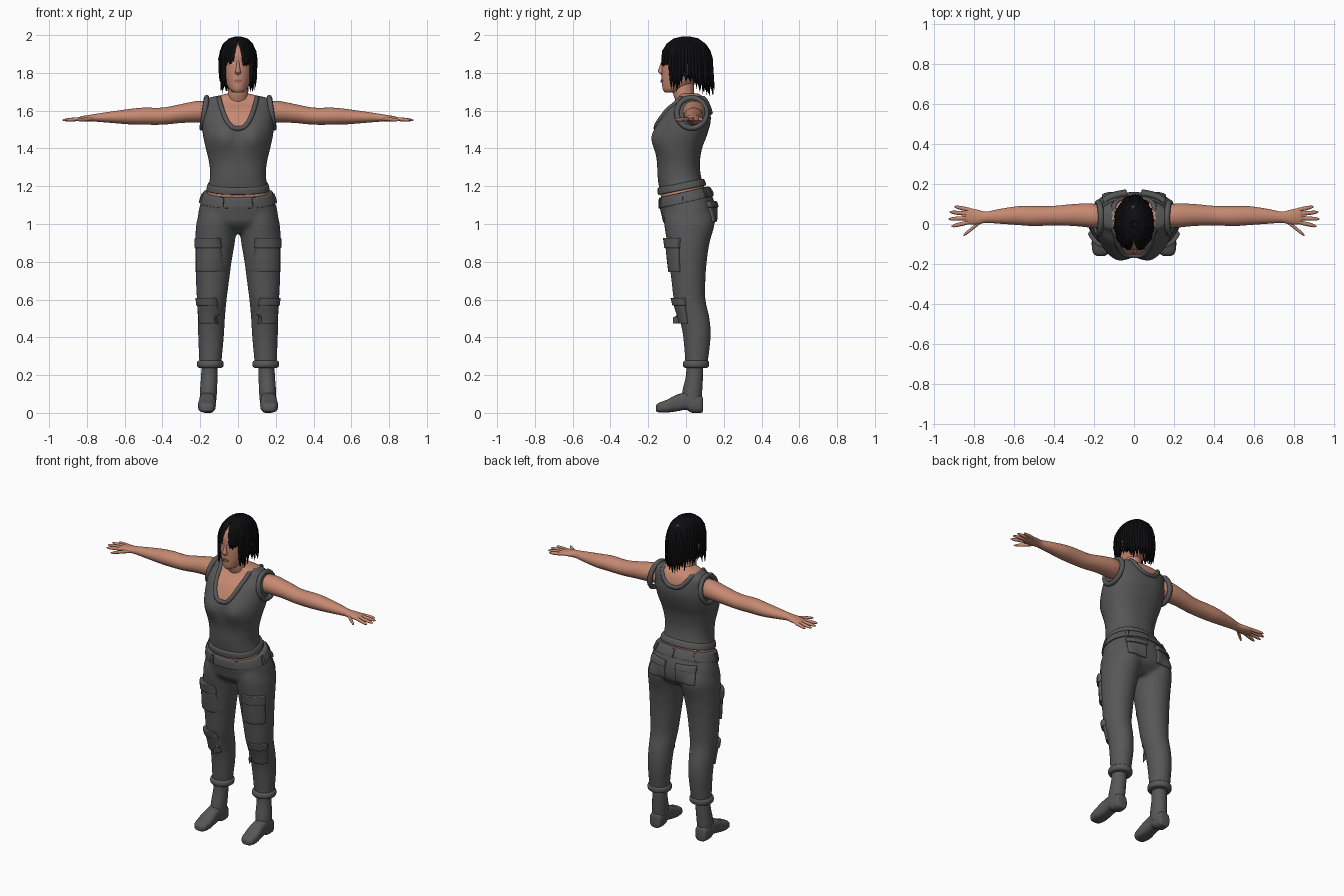
import bpy, bmesh, math, random
from mathutils import Vector
from mathutils.bvhtree import BVHTree

random.seed(4)
if "Cube" in bpy.data.objects:
    bpy.data.objects.remove(bpy.data.objects["Cube"])
made = []


def material(name, r, g, b):
    m = bpy.data.materials.new(name)
    m.use_nodes = True
    m.diffuse_color = (r, g, b, 1)
    m.node_tree.nodes["Principled BSDF"].inputs["Base Color"].default_value = (r, g, b, 1)
    return m


SKIN = material("skin", 0.56, 0.25, 0.165)
CLOTH = material("charcoal cloth", 0.095, 0.095, 0.098)
HAIR = material("black hair", 0.004, 0.004, 0.005)
LIP = material("lip", 0.36, 0.13, 0.1)
WHITE = material("eye white", 0.55, 0.5, 0.46)
IRIS = material("dark iris", 0.03, 0.02, 0.015)


def add(name, bm, *mats):
    bmesh.ops.recalc_face_normals(bm, faces=bm.faces)
    me = bpy.data.meshes.new(name)
    bm.to_mesh(me)
    bm.free()
    ob = bpy.data.objects.new(name, me)
    bpy.context.scene.collection.objects.link(ob)
    for m in mats:
        me.materials.append(m)
    made.append(ob)
    return ob


def bake(ob):
    """Replace an object by a plain mesh of its evaluated shape."""
    bpy.context.view_layer.update()
    me = bpy.data.meshes.new_from_object(ob.evaluated_get(bpy.context.evaluated_depsgraph_get()))
    name = ob.name
    if ob in made:
        made.remove(ob)
    bpy.data.objects.remove(ob)
    new = bpy.data.objects.new(name, me)
    bpy.context.scene.collection.objects.link(new)
    made.append(new)
    return new


def spline(rows, sub):
    out = []
    for i in range(len(rows) - 1):
        a, b, c, d = (rows[max(0, min(len(rows) - 1, i + k))] for k in (-1, 0, 1, 2))
        for j in range(sub):
            t = j / sub
            out.append([q + t * (r - p) / 2 + t * t * (p - 2.5 * q + 2 * r - s / 2)
                        + t ** 3 * (1.5 * (q - r) + (s - p) / 2) for p, q, r, s in zip(a, b, c, d)])
    return out + [list(rows[-1])]


def loft(bm, axis, rows, sides=32, power=2, sub=4, warp=None):
    """Rows are: position on axis, two centre values, two radii."""
    rings = []
    for t, c1, c2, r1, r2 in spline(rows, sub):
        ring = []
        for k in range(sides):
            a = math.tau * k / sides
            c, s = (math.copysign(abs(f(a)) ** (2 / power), f(a)) for f in (math.cos, math.sin))
            co = [c1 + r1 * c, c2 + r2 * s]
            co.insert("xyz".index(axis), t)
            ring.append(bm.verts.new(warp(Vector(co)) if warp else co))
        rings.append(ring)
    for a, b in zip(rings, rings[1:]):
        for k in range(sides):
            bm.faces.new((a[k], a[k - 1], b[k - 1], b[k]))
    bm.faces.new(rings[0])
    bm.faces.new(rings[-1])


def part(name, axis, rows, mat, **kw):
    bm = bmesh.new()
    loft(bm, axis, rows, **kw)
    return add(name, bm, mat)


def tree(ob):
    return BVHTree.FromPolygons([v.co for v in ob.data.vertices], [p.vertices for p in ob.data.polygons])


def patch(name, bvh, c, d, w, h, thick, mat, disc=False, bevel=0, n=8, bend=0):
    """Plate of half size w, h laid on a surface, facing the horizontal direction d."""
    d = Vector((d[0], d[1], 0)).normalized()
    t = Vector((-d.y, d.x, 0))
    bm = bmesh.new()
    grid = []
    for i in range(n + 1):
        for j in range(n + 1):
            u, v = 2 * i / n - 1, 2 * j / n - 1
            if disc:
                u, v = u * math.sqrt(1 - v * v / 2), v * math.sqrt(1 - u * u / 2)
            p = Vector(c) + t * u * w + Vector((0, 0, v * h - bend * u * u))
            hit = bvh.ray_cast(p + d * 0.4, -d)[0]
            grid.append(bm.verts.new((hit or p) + d * thick))
    for i in range(n):
        for j in range(n):
            k = i * (n + 1) + j
            bm.faces.new((grid[k], grid[k + 1], grid[k + n + 2], grid[k + n + 1]))
    ext = bmesh.ops.extrude_face_region(bm, geom=bm.faces[:], use_keep_orig=True)["geom"]
    bmesh.ops.translate(bm, verts=[g for g in ext if isinstance(g, bmesh.types.BMVert)],
                        vec=-d * (thick + 0.005))
    ob = add(name, bm, mat)
    if bevel:
        mod = ob.modifiers.new("soft edge", "BEVEL")
        mod.width, mod.segments, mod.limit_method = bevel, 2, "ANGLE"
        mod.angle_limit = math.radians(50)
        ob = bake(ob)
    return ob


def tubes(name, paths, depth, mat, cyclic=False):
    cu = bpy.data.curves.new(name, "CURVE")
    cu.dimensions, cu.bevel_depth, cu.bevel_resolution, cu.use_fill_caps = "3D", depth, 2, True
    for path in paths:
        sp = cu.splines.new("POLY")
        sp.points.add(len(path) - 1)
        sp.use_cyclic_u = cyclic
        for pt, (co, r) in zip(sp.points, path):
            pt.co, pt.radius = (*co, 1), r
    cu.materials.append(mat)
    ob = bpy.data.objects.new(name, cu)
    bpy.context.scene.collection.objects.link(ob)
    return bake(ob)


def ramp(v, lo, hi):
    return max(0, min(1, (v - lo) / (hi - lo)))


# Torso with tank top, neckline and hem chosen by height
def bust(p):
    if p.y < 0:
        p.y -= 0.034 * math.exp(-((abs(p.x) - 0.085) ** 2 + (p.z - 1.46) ** 2) / 0.0055)
    return p


def neckline(x, front):
    return (1.505 if front else 1.59) + (0.16 if front else 0.075) * (abs(x) / 0.1) ** 2.6


torso = part("torso", "z", [
    (1.1, 0, -.012, .165, .112), (1.18, 0, -.02, .16, .12), (1.25, 0, -.035, .148, .115),
    (1.32, 0, -.04, .152, .113), (1.4, 0, -.037, .17, .122), (1.47, 0, -.022, .185, .133),
    (1.54, 0, -.005, .19, .135), (1.6, 0, .01, .188, .118), (1.64, 0, .028, .182, .09),
    (1.665, 0, .03, .163, .073), (1.68, 0, .022, .1, .06), (1.69, 0, .015, .06, .05)],
    SKIN, sides=64, power=2.3, sub=6, warp=bust)
torso.data.materials.append(CLOTH)
for f in torso.data.polygons:
    c = f.center
    if 1.2 + 0.2 * c.y < c.z < neckline(c.x, c.y < 0.02):
        f.material_index = 1
part("shirt_hem", "z", [(1.183, 0, -.021, .161, .122), (1.188, 0, -.021, .167, .128),
     (1.215, 0, -.027, .161, .124), (1.222, 0, -.029, .152, .115)], CLOTH, sides=48, power=2.3,
     warp=lambda p: p + Vector((0, 0, 0.2 * p.y)))
body = tree(torso)
trim = []
for front in (True, False):
    for k in range(-14, 15):
        x = 0.1 * k / 14 * (1 if front else -1)
        y = -1 if front else 1
        hit = body.ray_cast(Vector((x, y, neckline(x, front))), Vector((0, -y, 0)))[0]
        if hit:
            trim.append((hit, 1))
tubes("neck_trim", [trim], 0.013, CLOTH, True)
tubes("armhole_trim", [[((s * (0.178 - 0.012 * math.sin(a)), 0.03 + 0.078 * math.cos(a),
      1.588 + 0.08 * math.sin(a)), 1) for a in (math.tau * k / 32 for k in range(32))]
      for s in (1, -1)], 0.015, CLOTH, True)

# Neck, head, nose and ears
part("neck", "z", [(1.62, 0, .02, .062, .06), (1.69, 0, -.012, .053, .056), (1.77, 0, -.012, .05, .055)], SKIN)
head = part("head", "z", [
    (1.695, 0, -.085, .02, .025), (1.71, 0, -.07, .042, .052), (1.74, 0, -.045, .06, .082),
    (1.78, 0, -.025, .073, .104), (1.82, 0, -.014, .08, .115), (1.86, 0, -.008, .082, .12),
    (1.9, 0, -.005, .083, .122), (1.94, 0, 0, .075, .108), (1.97, 0, .005, .05, .075),
    (1.985, 0, .005, .02, .03)], SKIN)
part("nose", "z", [(1.79, 0, -.125, .006, .006), (1.8, 0, -.128, .016, .014), (1.81, 0, -.131, .014, .018),
     (1.835, 0, -.126, .009, .014), (1.87, 0, -.12, .007, .008)], SKIN, sides=16)
face = tree(head)
for s, side in ((1, "left"), (-1, "right")):
    part(side + "_ear", "z", [(1.78, s * .08, .0, .004, .006), (1.8, s * .083, .002, .01, .014),
         (1.84, s * .086, .006, .012, .02), (1.855, s * .085, .008, .005, .01)], SKIN, sides=12)
    patch(side + "_eye", face, (s * .036, 0, 1.853), (0, -1), .017, .008, .002, WHITE, True)
    patch(side + "_iris", face, (s * .036, 0, 1.853), (0, -1), .007, .007, .003, IRIS, True)
    patch(side + "_lash", face, (s * .036, 0, 1.863), (0, -1), .02, .003, .004, HAIR, True, bend=.006)
    patch(side + "_brow", face, (s * .038, 0, 1.882), (0, -1), .022, .004, .003, HAIR, True, bend=.004)
patch("upper_lip", face, (0, 0, 1.762), (0, -1), .023, .004, .005, LIP, True, bend=.003)
patch("lower_lip", face, (0, 0, 1.754), (0, -1), .019, .005, .006, LIP, True)

# Hair: a cap under tapered locks, short over the brow and long elsewhere
bm = bmesh.new()
bmesh.ops.create_uvsphere(bm, u_segments=32, v_segments=20, radius=1)
for v in bm.verts:
    v.co = Vector((v.co.x * .092, v.co.y * .126, 1.86 + v.co.z * .128))
gone = [f for f in bm.faces for c in [f.calc_center_median()] if c.z < 1.77 or (c.y < -.05 and c.z < 1.93)]
bmesh.ops.delete(bm, geom=gone, context="FACES")
add("hair_cap", bm, HAIR)
locks = []
for layer, count in ((1, 46), (.86, 30)):
    for k in range(count):
        deg = -180 + 360 * (k + 0.5) / count
        side, off = math.copysign(1, deg), abs(deg)
        fringe = off < 46
        if fringe and layer < 1:
            continue
        end = 1.845 if fringe else 1.705 if off < 75 else 1.75 - 0.06 * ramp(off, 85, 150)
        end += random.uniform(-.015, .025)
        path = []
        for i, th in enumerate((8, 28, 48, 66, 84)):
            a, th = math.radians(deg + side * (i * 4 if fringe else 0)), math.radians(th)
            k1 = layer * math.sin(th) * random.uniform(.98, 1.04)
            path.append((Vector((.091 * k1 * math.sin(a), -.127 * k1 * math.cos(a),
                                 1.86 + .127 * math.cos(th))), (.6, 1, 1.1, 1.1, 1)[i]))
        base = path[-1][0]
        for t, r in ((.35, .95), (.7, .65), (1, .05)):
            grow = 1 + t * random.uniform(-.06, .08)
            path.append((Vector((base.x * grow, base.y * grow + .012 * t * ramp(off, 90, 150),
                                 base.z + (end - base.z) * t)), r))
        locks.append(path)
tubes("hair_locks", locks, 0.012, HAIR)

# Arms and hands
for s, side in ((1, "left"), (-1, "right")):
    def mirror(p, s=s):
        return Vector((p.x * s, p.y, p.z))
    part(side + "_arm", "x", [
        (.14, .035, 1.593, .05, .055), (.21, .042, 1.595, .06, .057), (.3, .045, 1.585, .055, .05),
        (.4, .042, 1.571, .049, .045), (.5, .04, 1.571, .05, .045), (.58, .042, 1.568, .047, .04),
        (.68, .038, 1.565, .036, .029), (.74, .034, 1.563, .028, .022), (.79, .035, 1.56, .038, .017),
        (.83, .04, 1.557, .04, .013), (.845, .04, 1.556, .03, .007)], SKIN, warp=mirror)
    bm = bmesh.new()
    for bx, by, tx, ty in ((.82, .07, .9, .087), (.82, .05, .925, .06), (.82, .03, .93, .025),
                           (.82, .011, .915, -.012), (.765, .015, .855, -.058)):
        loft(bm, "x", [(bx + (tx - bx) * t, by + (ty - by) * t, 1.557 - .007 * t, .0105 * r, .01 * r)
                       for t, r in ((0, 1), (.5, 1), (.85, .75), (1, .2))], sides=10, sub=3, warp=mirror)
    add(side + "_fingers", bm, SKIN)

# Trousers: hips and legs fused into one smooth skin
bm = bmesh.new()
loft(bm, "z", [(.95, 0, .018, .14, .07), (1, 0, .018, .208, .132), (1.06, 0, .015, .21, .145),
     (1.12, 0, 0, .195, .14), (1.165, 0, -.01, .177, .125)], power=2.2,
     warp=lambda p: p + Vector((0, 0, .23 * p.y * ramp(p.z, 1, 1.15))))
for s in (1, -1):
    loft(bm, "z", [(z, s * cx, cy, rx, ry) for z, cx, cy, rx, ry in (
        (.25, .147, .055, .058, .058), (.4, .143, .058, .068, .073), (.5, .141, .045, .072, .08),
        (.6, .139, .019, .079, .084), (.7, .135, .013, .088, .09), (.8, .13, .01, .096, .1),
        (.9, .122, .012, .105, .113), (1, .113, .018, .108, .134), (1.06, .105, .015, .1, .13))])
trousers = add("trousers", bm, CLOTH)
mod = trousers.modifiers.new("fuse", "REMESH")
mod.mode, mod.voxel_size = "VOXEL", 0.011
mod = trousers.modifiers.new("soften", "SMOOTH")
mod.factor, mod.iterations = 0.5, 5
trousers = bake(trousers)
cloth = tree(trousers)
band = part("waistband", "z", [(1.115, 0, -.001, .196, .138), (1.12, 0, -.001, .202, .145),
            (1.165, 0, -.01, .186, .134), (1.172, 0, -.011, .176, .124)], CLOTH, sides=48, power=2.2,
            warp=lambda p: p + Vector((0, 0, .23 * p.y)))
belt = tree(band)
for k, deg in enumerate((25, 80, 135, 180, 225, 280, 335)):
    d = (math.sin(math.radians(deg)), -math.cos(math.radians(deg)))
    patch("belt_loop_%d" % (k + 1), belt, (d[0] * .18, d[1] * .13, 1.142 + .03 * d[1]), d,
          .009, .025, .007, CLOTH, n=3)

# Pockets with flaps, turn-ups and boots
for s, side in ((1, "left"), (-1, "right")):
    for label, c, d, w, h, thick in (
            ("thigh", (.165, -.08, .835), (.55, -.83), .068, .09, .014),
            ("shin", (.163, -.03, .54), (.55, -.83), .054, .068, .012),
            ("back", (.1, .15, 1.065), (.35, .94), .06, .055, .011)):
        c, d = Vector((c[0] * s, c[1], c[2])), (d[0] * s, d[1])
        patch(side + "_" + label + "_pocket", cloth, c, d, w, h, thick, CLOTH, bevel=.005)
        flap = c + Vector((0, 0, h * .72))
        patch(side + "_" + label + "_flap", cloth, flap, d, w + .004, h * .3, thick + .008, CLOTH, bevel=.004)
    part(side + "_turn_up", "z", [(.238, s * .147, .053, .055, .055), (.243, s * .147, .053, .067, .066),
         (.258, s * .147, .053, .071, .07), (.273, s * .147, .054, .067, .066),
         (.278, s * .147, .054, .056, .056)], CLOTH)
    part(side + "_boot_shaft", "z", [(.28, s * .15, .046, .043, .045), (.2, s * .152, .045, .043, .045),
         (.12, s * .156, .034, .045, .052), (.05, s * .16, .028, .043, .054)], CLOTH)
    part(side + "_boot_foot", "y", [
        (.09, s * .16, .042, .022, .03), (.08, s * .16, .046, .038, .046), (.03, s * .161, .05, .043, .049),
        (0, s * .162, .062, .042, .046), (-.05, s * .163, .052, .044, .044), (-.1, s * .165, .036, .047, .034),
        (-.145, s * .166, .028, .039, .025), (-.16, s * .166, .024, .02, .014)], CLOTH, power=2.8)

bpy.ops.object.select_all(action="DESELECT")
for ob in made:
    ob.select_set(True)
bpy.context.view_layer.objects.active = made[0]
bpy.ops.object.shade_smooth_by_angle(angle=math.radians(50))
